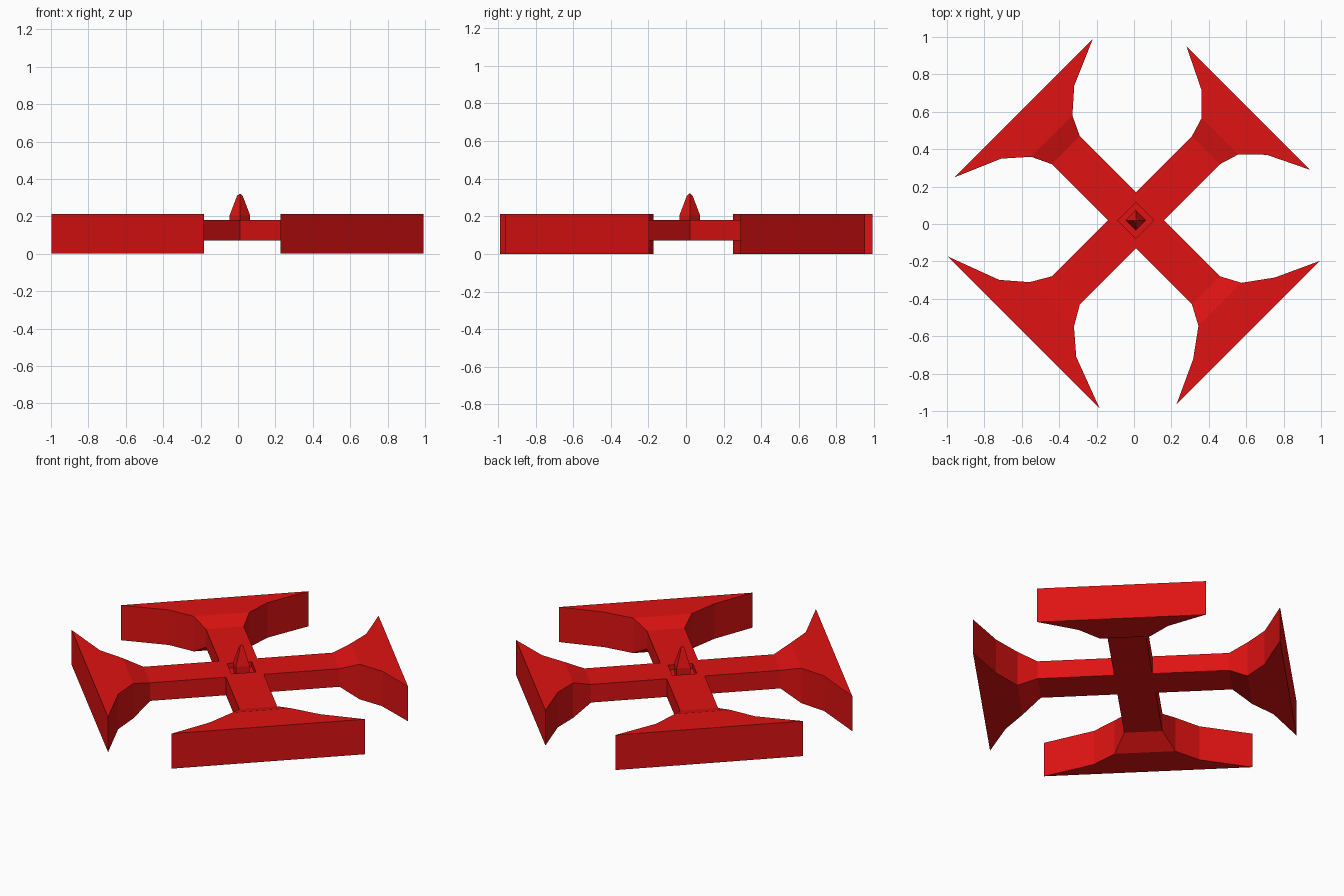
import bpy, bmesh, math
from mathutils import Matrix

if "Cube" in bpy.data.objects:
    bpy.data.objects.remove(bpy.data.objects["Cube"], do_unlink=True)

CENTRE = Matrix.Translation((0.01, 0.02, 0))
BAR_LOW, BAR_HIGH, BLADE_HIGH = 0.07, 0.18, 0.213
HALF = 0.106                     # half width of the bars

red = bpy.data.materials.new("red")
red.use_nodes = True
red.diffuse_color = (0.74, 0.006, 0.006, 1)
red.node_tree.nodes["Principled BSDF"].inputs["Base Color"].default_value = red.diffuse_color


def finish(name, bm, degrees):
    """Turn a bmesh into a flat shaded object around the shared centre."""
    bmesh.ops.recalc_face_normals(bm, faces=bm.faces)
    bm.transform(CENTRE @ Matrix.Rotation(math.radians(degrees), 4, "Z"))
    mesh = bpy.data.meshes.new(name)
    bm.to_mesh(mesh)
    bm.free()
    mesh.materials.append(red)
    obj = bpy.data.objects.new(name, mesh)
    bpy.context.collection.objects.link(obj)
    return obj


def loft(bm, rings):
    """Skin four-cornered rings and cap the last one."""
    loops = [[bm.verts.new(p) for p in ring] for ring in rings]
    for a, b in zip(loops, loops[1:]):
        for i in range(4):
            j = (i + 1) % 4
            bm.faces.new((a[i], a[j], b[j], b[i]))
    bm.faces.new(loops[-1])


def arm(name, degrees, widths):
    """A square bar flaring into a tall blade with swept tips."""
    sections = [(HALF, HALF, BAR_LOW, BAR_HIGH), (0.53, HALF, BAR_LOW, BAR_HIGH)]
    sections += [(x, w, 0, BLADE_HIGH) for x, w in zip((0.636, 0.742, 0.849), widths)]
    bm = bmesh.new()
    loft(bm, [[(x, -w, lo), (x, w, lo), (x, w, hi), (x, -w, hi)]
              for x, w, lo, hi in sections])
    finish(name, bm, degrees)


# Four arms, each with its own blade spread
arm("back_left_arm", 45, (0.138, 0.247, 0.467))
arm("back_right_arm", 135, (0.156, 0.276, 0.525))
arm("front_right_arm", 225, (0.168, 0.291, 0.577))
arm("front_left_arm", 315, (0.163, 0.309, 0.541))

# Hub with a shallow socket in its top
bm = bmesh.new()
bmesh.ops.create_cube(bm, size=1)
for v in bm.verts:
    v.co = (v.co.x * 2 * HALF, v.co.y * 2 * HALF, BAR_HIGH if v.co.z > 0 else BAR_LOW)
top = max(bm.faces, key=lambda f: f.calc_center_median().z)
bmesh.ops.inset_region(bm, faces=[top], thickness=HALF - 0.053)
floor = bmesh.ops.extrude_discrete_faces(bm, faces=[top])["faces"][0]
bmesh.ops.translate(bm, verts=floor.verts, vec=(0, 0, -0.03))
finish("hub", bm, 45)

# Pointed spike standing in the socket
bm = bmesh.new()
loft(bm, [[(r, 0, z), (0, r, z), (-r, 0, z), (0, -r, z)]
          for r, z in ((0.055, 0.15), (0.055, 0.205), (0.015, 0.31), (0.003, 0.32))])
finish("spike", bm, 0)
